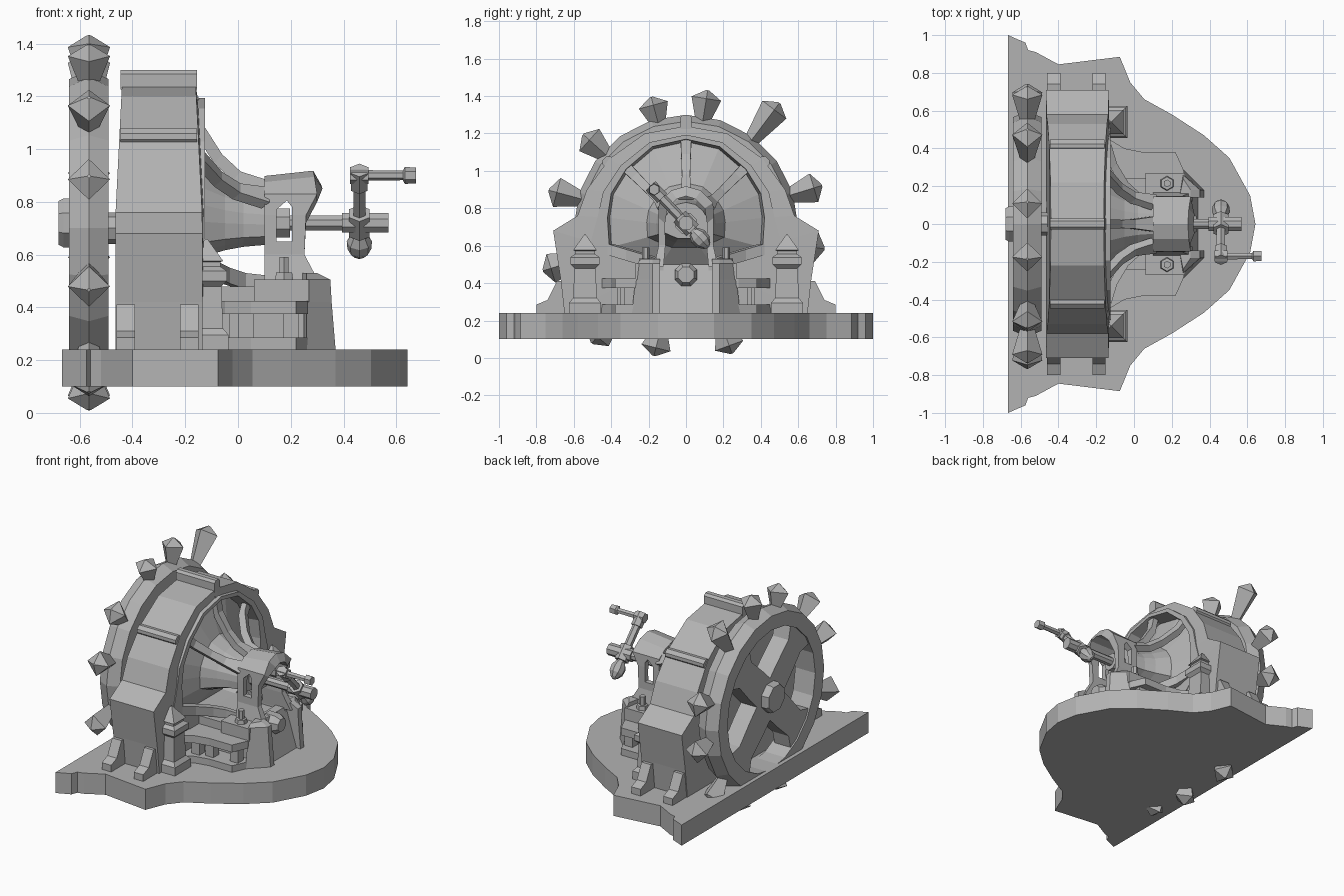
import bpy, bmesh
from math import sin, cos, pi, radians
from mathutils import Vector

if "Cube" in bpy.data.objects:
    bpy.data.objects.remove(bpy.data.objects["Cube"])

GREY = (0.45, 0.45, 0.45, 1)
stone = bpy.data.materials.new("plain_grey")
stone.use_nodes = True
stone.diffuse_color = GREY
stone.node_tree.nodes["Principled BSDF"].inputs["Base Color"].default_value = GREY


def loft(name, rings, closed=False):
    """Skin equal-length rings of points; cap the ends unless closed."""
    bm = bmesh.new()
    rows = [[bm.verts.new(p) for p in ring] for ring in rings]
    n = len(rows[0])
    pairs = list(zip(rows, rows[1:])) + ([(rows[-1], rows[0])] if closed else [])
    for a, b in pairs:
        for i in range(n):
            j = (i + 1) % n
            bm.faces.new((a[i], a[j], b[j], b[i]))
    if not closed:
        bm.faces.new(rows[0])
        bm.faces.new(rows[-1])
    bmesh.ops.recalc_face_normals(bm, faces=bm.faces)
    mesh = bpy.data.meshes.new(name)
    bm.to_mesh(mesh)
    bm.free()
    mesh.materials.append(stone)
    ob = bpy.data.objects.new(name, mesh)
    bpy.context.collection.objects.link(ob)
    return ob


def rod(name, start, end, radii, n=6, phase=0.0):
    """Turned part from start to end; radii are (fraction, radius)."""
    p, q = Vector(start), Vector(end)
    d = (q - p).normalized()
    ref = Vector((0, 1, 0)) if abs(d.x) > 0.9 else Vector((1, 0, 0))
    u = d.cross(ref).normalized()
    v = d.cross(u)
    turn = [phase + 2 * pi * i / n for i in range(n)]
    return loft(name, [[p.lerp(q, t) + (u * cos(a) + v * sin(a)) * r for a in turn]
                       for t, r in radii])


def slab(name, outline, z0, z1):
    return loft(name, [[(x, y, z) for x, y in outline] for z in (z0, z1)])


def plank(name, outline, x0, x1):
    return loft(name, [[(x, y, z) for y, z in outline] for x in (x0, x1)])


def box(name, x0, x1, y0, y1, z0, z1):
    return slab(name, [(x0, y0), (x1, y0), (x1, y1), (x0, y1)], z0, z1)


def both(half):
    """Mirror an (x, y) outline over y = 0."""
    return half + [(x, -y) for x, y in reversed(half) if y]


def arch(half):
    """Mirror a (y, z) outline over y = 0."""
    return half + [(-y, z) for y, z in reversed(half) if y]


# Ground plate
slab("base_plate", both([(-.667, 1), (-.575, .96), (-.56, .92), (-.52, .91), (-.4, .845),
                         (-.075, .885), (-.02, .75), (.055, .66), (.2, .58), (.37, .47),
                         (.505, .35), (.615, .15), (.643, 0)]), .10, .24)

# Spiked wheel
WX, WZ = -.565, .70


def polar(x, r, a, side=0.0):
    return (x, r * cos(a) - side * sin(a), WZ + r * sin(a) + side * cos(a))


section = [(-.64, .565), (WX, .6), (-.49, .565), (-.49, .47), (-.64, .47)]
loft("wheel_rim", [[polar(x, r, 2 * pi * i / 20) for x, r in section]
                   for i in range(20)], closed=True)
for k in range(4):
    a = pi / 4 + k * pi / 2
    loft("wheel_spoke", [[polar(x, r, a, s * w) for x, s in
                          ((-.63, -1), (-.63, 1), (-.51, 1), (-.51, -1))]
                         for r, w in ((.02, .1), (.2, .1), (.37, .09), (.485, .16))])
rod("wheel_hub", (-.68, 0, WZ + .02), (-.5, 0, WZ + .02), [(0, .09), (.1, .1), (1, .1)], 8, pi / 8)
rod("wheel_axle", (-.52, 0, WZ), (-.44, 0, WZ), [(0, .06), (1, .06)], 8)
spikes = [(-43, .77), (-9, .75), (17, .76), (53, .83), (81, .74), (105, .72),
          (138, .74), (165, .76), (197, .8), (231, .8), (256, .71), (290, .72)]
for deg, tip in spikes:
    a = radians(deg)
    rod("wheel_spike", polar(WX, .56, a), polar(WX, tip, a),
        [(0, .035), (1 - .045 / (tip - .56), .08), (1, .008)], 4)

# Arched housing with recessed side and central dome
outer = arch([(.65, .24), (.67, .42), (.71, .68), (.58, .76), (.53, .9), (.41, 1.065),
              (.22, 1.2), (0, 1.24)])
inner = arch([(.15, .48), (.28, .53), (.41, .59), (.42, .75), (.4, .88), (.32, 1.01),
              (.18, 1.13), (0, 1.17)])
trim = [((a + c * 2) / 3, (b + d * 2) / 3) for (a, b), (c, d) in zip(outer, inner)]


def flare(z):
    return .025 * min(1, max(0, (1.24 - z) / .5))


def shrink(x, s):
    return [(x, y * s, WZ + (z - WZ) * s) for y, z in inner]


loft("housing", [[(-.44 - flare(z), y, z) for y, z in outer],
                 [(-.16 + flare(z), y, z) for y, z in outer],
                 [(-.155 + flare(z), y, z) for y, z in trim],
                 [(-.125, y, z) for y, z in trim],
                 shrink(-.125, 1), shrink(-.22, .97), shrink(-.14, .5),
                 shrink(-.05, .38), shrink(.02, .32), shrink(.12, .28)])

# Raised bars across the housing
for y, z, a in ((0, 1.255, 90), (.405, 1.035, 48), (-.405, 1.035, 132)):
    c, s = cos(radians(a)), sin(radians(a))
    plank("housing_bar", [(y + c * h - s * w, z + s * h + c * w) for h, w in
                          ((-.03, -.03), (.03, -.03), (.045, -.015), (.045, .015),
                           (.03, .03), (-.03, .03))], -.445, -.155)

# Curved ribs between housing and bearing
path = [(-.15, .5, .03), (-.13, .39, .025), (-.06, .28, .022), (.01, .215, .025), (.12, .18, .04)]
for deg in (45, 90, 135):
    a = radians(deg)
    loft("bell_rib", [[polar(x - dx, r + dr, a, s * w) for dx, dr, s in
                       ((0, 0, -1), (0, 0, 1), (.03, -.035, 1), (.03, -.035, -1))]
                      for x, r, w in path])

# Side parts: lower ribs, feet, towers, shelf posts, buttresses and bolts
for s in (-1, 1):
    loft("lower_rib", [[(x, s * y, z), (x, s * y, z + .06), (x - .03, s * (y - .03), z + .06),
                        (x - .03, s * (y - .03), z)]
                       for x, y, z in ((-.12, .42, .55), (-.09, .32, .52), (-.03, .22, .49),
                                       (.03, .165, .47), (.12, .15, .46))])
    for x in (-.425, -.185):
        plank("housing_foot", [(s * y, z) for y, z in
                               ((.58, .24), (.8, .24), (.8, .285), (.74, .31),
                                (.69, .41), (.58, .41))], x - .035, x + .035)
    rod("corner_tower", (-.12, s * .54, .24), (-.12, s * .54, .66),
        [(0, .12), (.13, .12), (.19, .09), (.57, .08), (.62, .11), (.71, .11), (.75, .075),
         (.79, .075), (.8, .09), (1, .005)], 4, pi / 4)
    for x, y in ((.03, .32), (.2, .3), (-.06, .34)):
        box("shelf_post", x - .03, x + .03, s * (y - .03), s * (y + .03), .27, .39)
    box("bearing_foot", .06, .27, s * .12, s * .27, .42, .505)
    rod("foot_bolt", (.175, s * .215, .5), (.175, s * .215, .59),
        [(0, .04), (.35, .035), (.36, .02), (1, .02)])
    loft("buttress", [[(.24, s * .14, z), (x, s * .14, z), (x, s * .18, z), (.26, s * w, z)]
                      for z, x, w in ((.24, .37, .29), (.42, .355, .27), (.505, .35, .26),
                                      (.53, .3, .24))])

# Stepped shelves and pedestal under the bearing
steps = both([(-.15, .46), (-.05, .4), (.05, .38), (.22, .38), (.265, .28), (.265, 0)])
slab("lower_shelf", steps, .24, .285)
slab("upper_shelf", steps, .375, .425)
box("pedestal", -.14, .25, -.24, .24, .24, .48)
loft("pedestal_front", [[(.2, -.15, z), (x, -.15, z), (x, .15, z), (.2, .15, z)]
                        for z, x in ((.24, .34), (.5, .26))])
rod("drain_plug", (.22, 0, .445), (.33, 0, .445),
    [(0, .065), (.7, .065), (1, .045)], 8, pi / 8)

# Arched bearing with pointed side windows
half = [(.17, .49, .12, .49, .31), (.147, .6, .11, .6, .252), (.148, .75, .112, .72, .258),
        (.145, .83, .1, .8, .30), (.08, .895, .05, .85, .32), (0, .918, 0, .865, .315)]
spans = half + [(-a, b, -c, d, e) for a, b, c, d, e in reversed(half[:-1])]
bearing = loft("bearing_arch", [[(.10, yo, zo - .02 * (zo > .85)),
                                 (x - .03 * (zo > .85), yo, zo), (x, yi, zi), (.10, yi, zi)]
                                for yo, zo, yi, zi, x in spans])
cutter = loft("window_cutter", [[(x, y, z) for x, z in
                                 ((.145, .65), (.205, .65), (.205, .78), (.185, .805),
                                  (.145, .77))] for y in (-.3, .3)])
cutter.hide_render = True
cut = bearing.modifiers.new("windows", "BOOLEAN")
cut.operation, cut.solver, cut.object = "DIFFERENCE", "EXACT", cutter
bpy.context.view_layer.objects.active = bearing
bpy.ops.object.modifier_apply(modifier=cut.name)
bpy.data.objects.remove(cutter)

# Crank shaft, arm, counterweight and handle
SZ = .72
rod("shaft", (.08, 0, SZ), (.57, 0, SZ),
    [(0, .06), (.24, .06), (.24, .03), (.64, .03), (.64, .04), (1, .04)], 8, pi / 8)
rod("crank_arm", (.46, .06, SZ - .064), (.46, -.19, SZ + .2),
    [(0, .025), (.1, .025), (.1, .045), (.38, .045), (.38, .026), (.75, .026),
     (.75, .036), (1, .036)], 6)
rod("counterweight", (.46, .04, SZ - .045), (.46, .12, SZ - .128),
    [(0, .03), (.3, .048), (.65, .045), (.9, .025), (1, .008)], 8)
rod("crank_handle", (.425, -.17, .9), (.675, -.17, .9),
    [(0, .033), (.28, .033), (.28, .02), (.8, .018), (.83, .032), (1, .03)], 6)
